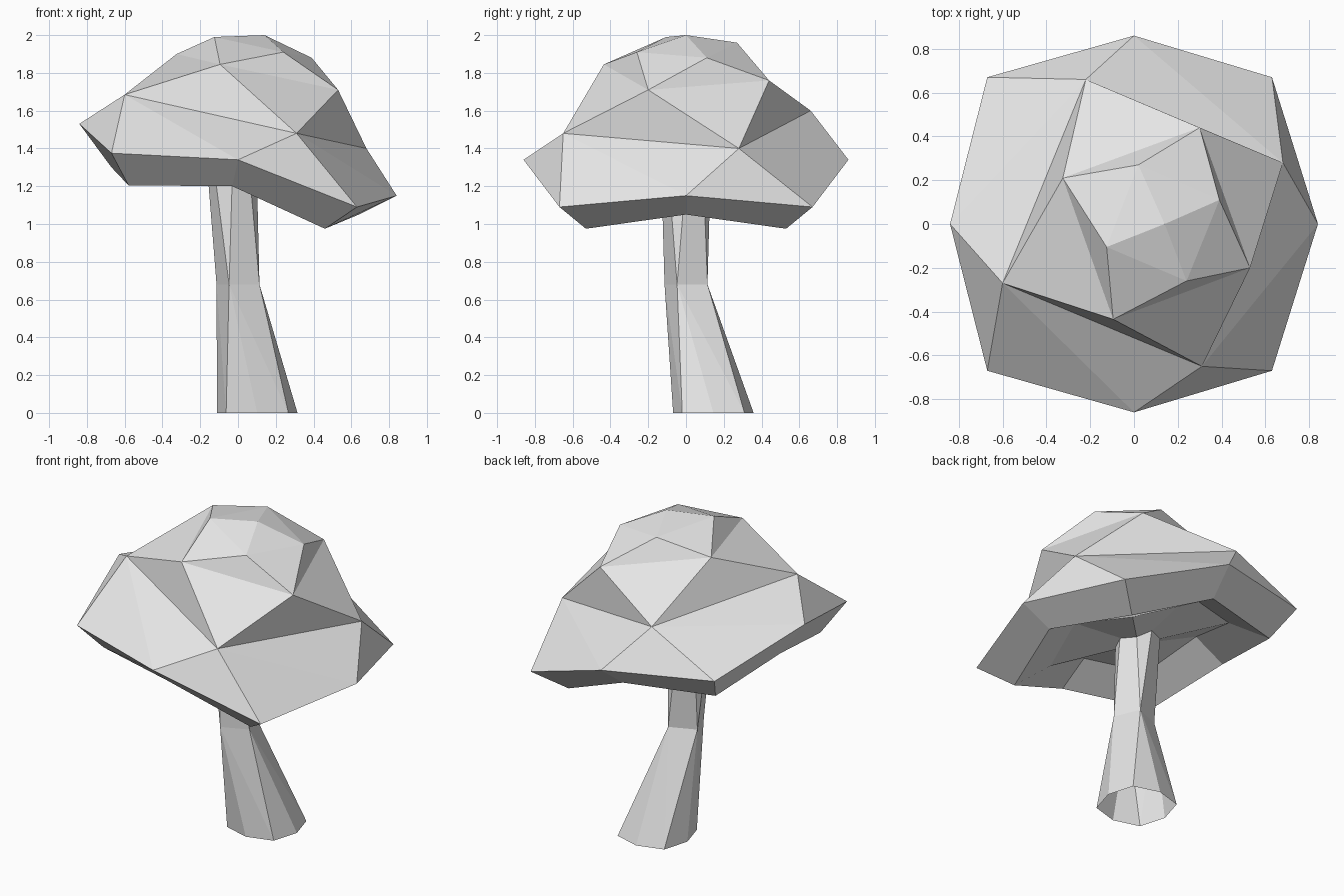
import bpy, bmesh
from math import cos, sin, pi

if "Cube" in bpy.data.objects:
    bpy.data.objects.remove(bpy.data.objects["Cube"])

grey = bpy.data.materials.new("light_grey")
grey.use_nodes = True
grey.diffuse_color = (0.8, 0.8, 0.8, 1)
grey.node_tree.nodes["Principled BSDF"].inputs["Base Color"].default_value = (0.8, 0.8, 0.8, 1)


def ring(bm, points):
    return [bm.verts.new(p) for p in points]


def bridge_equal(bm, low, high):
    """Quads between two rings of the same count."""
    n = len(low)
    for i in range(n):
        j = (i + 1) % n
        bm.faces.new((low[i], low[j], high[j], high[i]))


def bridge_half(bm, eight, four):
    """Each pair of the eight meets one corner of the four."""
    for i in range(4):
        a, b, c = eight[2 * i], eight[2 * i + 1], eight[(2 * i + 2) % 8]
        p, q = four[i], four[(i + 1) % 4]
        bm.faces.new((a, b, p))
        bm.faces.new((b, c, p))
        bm.faces.new((c, q, p))


def bridge_twisted(bm, low, high):
    """Triangles between rings turned half a step against each other."""
    n = len(low)
    for i in range(n):
        j = (i + 1) % n
        bm.faces.new((low[i], low[j], high[i]))
        bm.faces.new((low[j], high[j], high[i]))


def fan(bm, loop, tip):
    centre = bm.verts.new(tip)
    for i, v in enumerate(loop):
        bm.faces.new((v, loop[(i + 1) % len(loop)], centre))


def mirrored(half):
    """Close a half ring across the y axis."""
    return half + [(x, -y, z) for x, y, z in reversed(half[1:-1])]


def finish(bm, name):
    bmesh.ops.recalc_face_normals(bm, faces=bm.faces)
    mesh = bpy.data.meshes.new(name)
    bm.to_mesh(mesh)
    bm.free()
    mesh.materials.append(grey)
    obj = bpy.data.objects.new(name, mesh)
    bpy.context.collection.objects.link(obj)
    return obj


# Canopy: tilted rim, faceted dome, recessed underside
rim_points = mirrored([(-.84, 0, 1.53), (-.67, -.67, 1.375), (0, -.86, 1.34),
                       (.63, -.67, 1.09), (.84, 0, 1.15)])
lip_points = mirrored([(-.67, 0, 1.3), (-.58, -.53, 1.205), (-.03, -.68, 1.2),
                       (.46, -.53, .975), (.64, 0, 1.05)])
bm = bmesh.new()
rim = ring(bm, rim_points)
shoulder = ring(bm, [(-.6, -.27, 1.685), (.31, -.65, 1.48), (.68, .28, 1.4), (-.22, .66, 1.6)])
upper = ring(bm, [(-.095, -.435, 1.845), (.53, -.2, 1.71), (.3, .44, 1.76), (-.325, .21, 1.9)])
crown = ring(bm, [(.24, -.26, 1.91), (.39, .11, 1.88), (.02, .27, 1.96), (-.125, -.105, 1.99)])
bridge_half(bm, rim, shoulder)
bridge_twisted(bm, shoulder, upper)
bridge_twisted(bm, upper, crown)
fan(bm, crown, (.14, 0, 2))
lip = ring(bm, lip_points)
recess = ring(bm, [(x * .7, y * .7, z + .11) for x, y, z in lip_points])
bridge_equal(bm, lip, rim)
bridge_equal(bm, recess, lip)
fan(bm, recess, (-.03, 0, 1.2))
finish(bm, "canopy")

# Trunk: eight-sided foot, four-sided waist, eight-sided top, open ends
bm = bmesh.new()
foot, top = [], []
for i in range(8):
    a = (i - 3) * pi / 4
    r = .233 if i % 2 == 0 else .213
    foot.append((.102 + r * cos(a), .145 + r * sin(a), 0))
    top.append((-.03 + .13 * cos(a), .13 * sin(a), 1.26))
foot, top = ring(bm, foot), ring(bm, top)
waist = ring(bm, [(.123 * cos(a), .123 * sin(a), .68)
                  for a in [(i - 1.25) * pi / 2 for i in range(4)]])
bridge_half(bm, foot, waist)
bridge_half(bm, top, waist)
finish(bm, "trunk")
